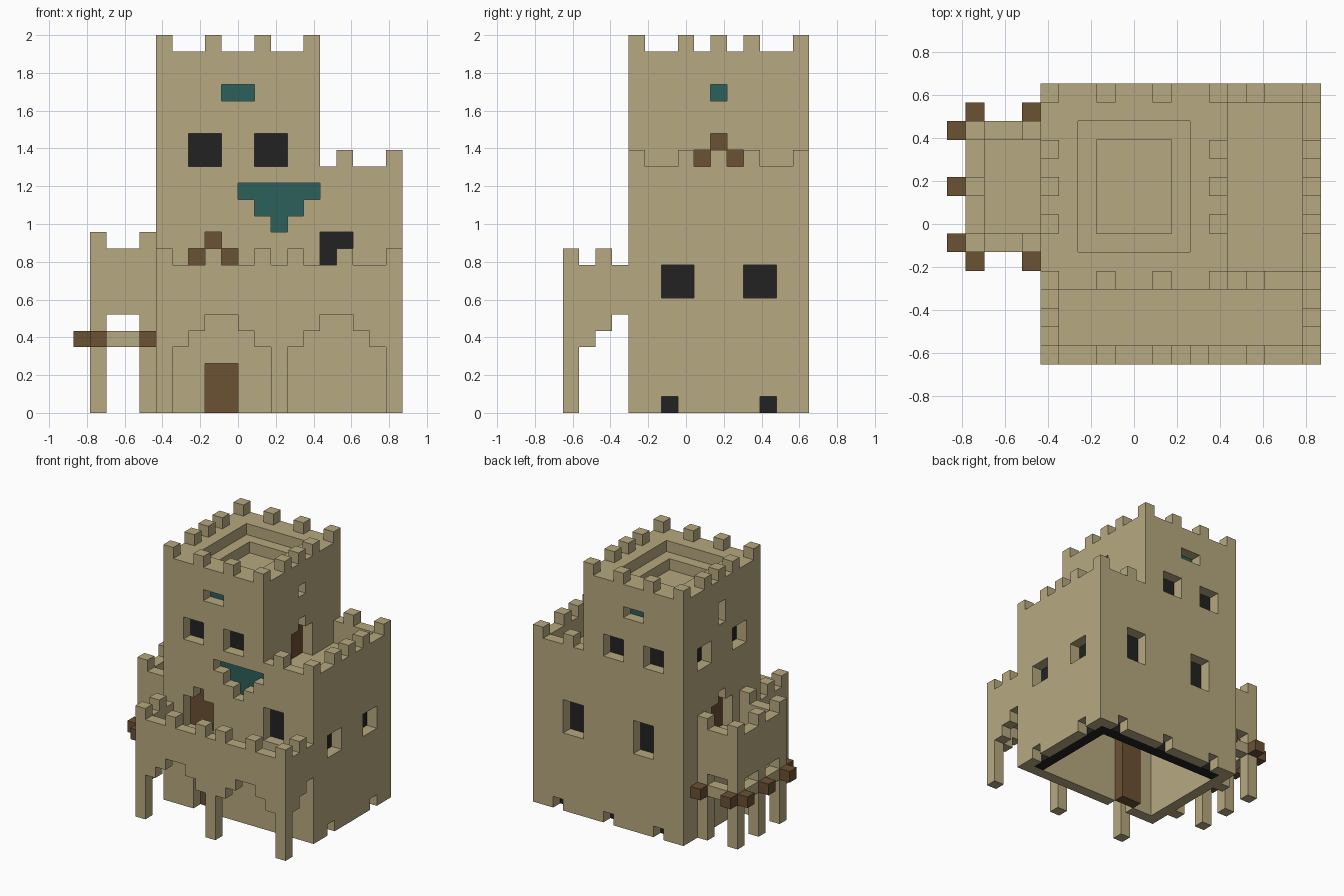
import bpy, bmesh
from mathutils import Vector

if "Cube" in bpy.data.objects:
    bpy.data.objects.remove(bpy.data.objects["Cube"], do_unlink=True)

U = 2 / 23                      # block size
ORIGIN = Vector((10, 7.5, 0))   # grid point that sits at the world origin


def material(name, rgb):
    m = bpy.data.materials.new(name)
    m.use_nodes = True
    m.diffuse_color = (*rgb, 1)
    m.node_tree.nodes["Principled BSDF"].inputs["Base Color"].default_value = (*rgb, 1)
    return m


STONE = material("sandstone", (0.468, 0.395, 0.215))
WOOD = material("brown_wood", (0.147, 0.082, 0.034))
GLASS = material("teal_glass", (0.025, 0.117, 0.102))
DARK = material("dark_opening", (0.016, 0.016, 0.016))

cells = {}   # block position -> part name
colour = {}  # part name -> material


def block(x, y, z):
    return [(i, j, k) for i in range(*x) for j in range(*y) for k in range(*z)]


def fill(part, x, y, z, mat=STONE):
    colour[part] = mat
    cells.update(dict.fromkeys(block(x, y, z), part))


def carve(x, y, z):
    for c in block(x, y, z):
        cells.pop(c, None)


def opening(part, mat, x, y, z, inward):
    """Cut a hole one block deep and set a panel behind it."""
    carve(x, y, z)
    dx, dy = inward
    fill(part, (x[0] + dx, x[1] + dx), (y[0] + dy, y[1] + dy), z, mat)


def merlons(part, xs, ys, z):
    for i in xs:
        for j in ys:
            fill(part, (i, i + 1), (j, j + 1), (z, z + 1))


FRONT, BACK, PLUS_X, MINUS_X = (0, 1), (0, -1), (-1, 0), (1, 0)
SIDE_MERLONS = (4, 7, 9, 11, 14)

# Keep: hollow walls with a sunken side roof
fill("keep_walls", (5, 20), (4, 15), (0, 15))
carve((6, 19), (5, 14), (0, 12))
carve((15, 19), (5, 14), (13, 15))
merlons("keep_merlons", (16, 19), (4, 14), 15)
merlons("keep_merlons", (19,), SIDE_MERLONS, 15)

# Tower: hollow shaft with a stepped roof pit
fill("tower_walls", (5, 15), (4, 15), (13, 22))
carve((6, 14), (5, 14), (12, 19))
carve((7, 13), (6, 13), (21, 22))
carve((8, 12), (7, 12), (20, 21))
merlons("tower_merlons", (5, 8, 11, 14), (4, 14), 22)
merlons("tower_merlons", (5, 14), SIDE_MERLONS, 22)

# Front balcony on stepped arches
fill("balcony", (5, 20), (0, 4), (0, 9))
carve((6, 19), (1, 4), (7, 9))
carve((6, 19), (1, 4), (0, 6))
for step, k in enumerate(((0, 4), (4, 5), (5, 6))):
    for start in (6, 13):
        carve((start + step, start + 6 - step), (0, 1), k)
    for i in (5, 19):
        carve((i, i + 1), (1 + step, 4), k)
merlons("balcony_merlons", (5, 8, 11, 13, 16, 19), (0,), 9)
merlons("balcony_merlons", (5, 19), (2,), 9)

# Side turret on posts and beams
fill("turret", (1, 5), (6, 13), (6, 10))
carve((2, 5), (7, 12), (8, 10))
merlons("turret_merlons", (1, 4), (6, 12), 10)
merlons("turret_merlons", (1,), (9,), 10)
for i, j in ((1, 6), (1, 9), (1, 12), (4, 6), (4, 12)):
    fill("turret_posts", (i, i + 1), (j, j + 1), (0, 6))
for j in (6, 12):
    fill("turret_beams", (1, 5), (j, j + 1), (4, 5))
fill("turret_beams", (1, 2), (6, 13), (4, 5))
for i, j in ((0, 6), (0, 9), (0, 12), (1, 5), (1, 13), (4, 5), (4, 13)):
    fill("beam_ends", (i, i + 1), (j, j + 1), (4, 5), WOOD)

# Drain holes with a dark lining behind them
fill("drain_lining", (18, 19), (5, 14), (0, 1), DARK)
fill("drain_lining", (6, 19), (13, 14), (0, 1), DARK)
for j in (6, 12):
    carve((19, 20), (j, j + 1), (0, 1))
for i in (7, 12, 17):
    carve((i, i + 1), (14, 15), (0, 1))

# Doors with pointed tops
fill("ground_door", (8, 10), (5, 6), (0, 7), WOOD)
carve((8, 10), (4, 5), (0, 3))
opening("balcony_door", WOOD, (7, 10), (4, 5), (7, 10), FRONT)
opening("balcony_door", WOOD, (8, 9), (4, 5), (10, 11), FRONT)
opening("roof_door", WOOD, (14, 15), (8, 11), (13, 16), PLUS_X)
opening("roof_door", WOOD, (14, 15), (9, 10), (16, 17), PLUS_X)
opening("turret_door", WOOD, (5, 6), (8, 11), (8, 11), MINUS_X)
opening("turret_door", WOOD, (5, 6), (9, 10), (11, 12), MINUS_X)

# Dark windows
for y, inward in (((4, 5), FRONT), ((14, 15), BACK)):
    for i in (7, 11):
        opening("tower_windows", DARK, (i, i + 2), y, (15, 17), inward)
    opening("tower_glass", GLASS, (9, 11), y, (19, 20), inward)
    opening("keep_windows", DARK, (15, 17), y, (7, 10) if inward == BACK else (8, 11), inward)
opening("keep_windows", DARK, (8, 10), (14, 15), (7, 10), BACK)
for j in (6, 11):
    opening("keep_windows", DARK, (19, 20), (j, j + 2), (7, 9), PLUS_X)
    opening("tower_windows", DARK, (5, 6), (j, j + 2), (15, 17), MINUS_X)

# Teal glass
opening("tower_glass", GLASS, (14, 15), (9, 10), (19, 20), PLUS_X)
opening("tower_glass", GLASS, (5, 6), (9, 10), (18, 20), MINUS_X)
for x, k in (((10, 15), 13), ((11, 14), 12), ((12, 13), 11)):
    opening("stepped_glass", GLASS, x, (4, 5), (k, k + 1), FRONT)


# Turn each part's blocks into one mesh of its exposed faces
def build(part):
    bm = bmesh.new()
    for c, owner in cells.items():
        if owner != part:
            continue
        for axis in range(3):
            for sign in (-1, 1):
                n = Vector((0, 0, 0))
                n[axis] = sign
                if tuple(int(a + b) for a, b in zip(c, n)) in cells:
                    continue
                s, t = Vector((0, 0, 0)), Vector((0, 0, 0))
                s[(axis + 1) % 3] = 0.5
                t[(axis + 2) % 3] = 0.5 * sign
                mid = Vector(c) + Vector((0.5, 0.5, 0.5)) + n / 2 - ORIGIN
                bm.faces.new([bm.verts.new((mid + o) * U)
                              for o in (-s - t, s - t, s + t, t - s)])
    bmesh.ops.remove_doubles(bm, verts=bm.verts, dist=U / 100)
    mesh = bpy.data.meshes.new(part)
    bm.to_mesh(mesh)
    bm.free()
    mesh.materials.append(colour[part])
    bpy.context.collection.objects.link(bpy.data.objects.new(part, mesh))


for part in colour:
    build(part)
